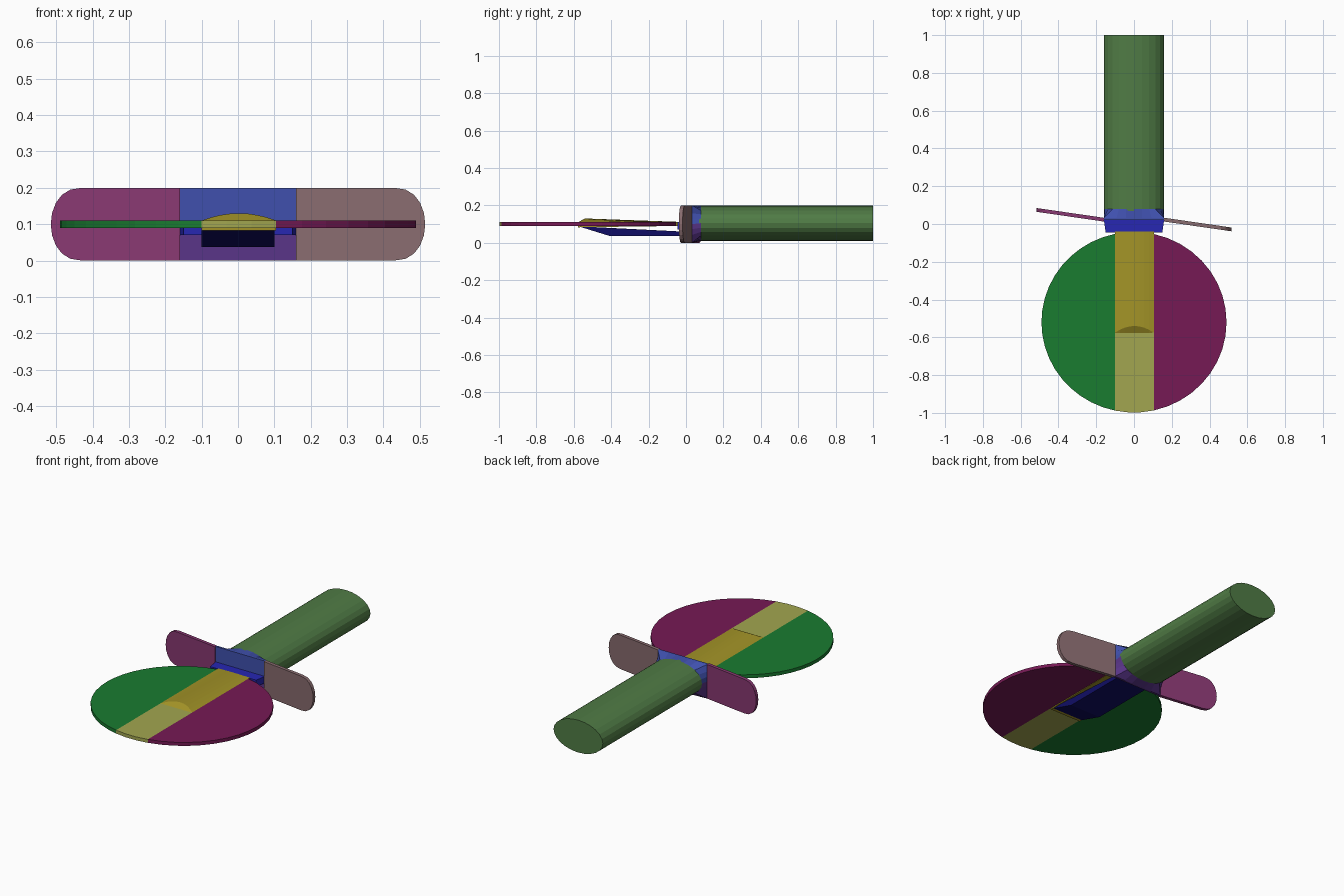
import bpy, bmesh, math

if "Cube" in bpy.data.objects:
    bpy.data.objects.remove(bpy.data.objects["Cube"])


def make(name, color, rings):
    """Closed solid lofted through matching rings of points."""
    bm = bmesh.new()
    loops = [[bm.verts.new(p) for p in r] for r in rings]
    n = len(loops[0])
    for a, b in zip(loops, loops[1:]):
        for i in range(n):
            j = (i + 1) % n
            bm.faces.new((a[i], a[j], b[j], b[i]))
    bm.faces.new(loops[0])
    bm.faces.new(loops[-1])
    bmesh.ops.remove_doubles(bm, verts=bm.verts, dist=1e-5)
    bmesh.ops.recalc_face_normals(bm, faces=bm.faces)
    me = bpy.data.meshes.new(name)
    bm.to_mesh(me)
    bm.free()
    ob = bpy.data.objects.new(name, me)
    bpy.context.collection.objects.link(ob)
    mat = bpy.data.materials.new(name)
    mat.diffuse_color = (*color, 1)
    mat.use_nodes = True
    mat.node_tree.nodes["Principled BSDF"].inputs["Base Color"].default_value = mat.diffuse_color
    me.materials.append(mat)
    return ob


def slab(name, color, outline, z0, z1):
    return make(name, color, [[(x, y, z) for x, y in outline] for z in (z0, z1)])


# Handle: long oval bar
SEG, RX, RZ, ZC = 24, 0.16, 0.095, 0.105


def oval(t, y):
    return (RX * math.cos(t), y, ZC + RZ * math.sin(t))


def boxed(t, y):
    c, s = math.cos(t), math.sin(t)
    m = max(abs(c), abs(s))
    return (RX * c / m, y, 0.1 + 0.1 * s / m)


angles = [2 * math.pi * i / SEG for i in range(SEG)]
make("handle", (0.08, 0.2, 0.06),
     [[oval(t, y) for t in angles] for y in (0.07, 1.0)])

# Collar halves: rectangle blending into the oval handle
for name, color, start in (("collar_top", (0.05, 0.08, 0.42), 0),
                           ("collar_bottom", (0.1, 0.035, 0.25), math.pi)):
    half = [start + math.pi * i / 12 for i in range(13)]
    make(name, color, [[boxed(t, 0.02) for t in half],
                       [boxed(t, 0.032) for t in half],
                       [oval(t, 0.08) for t in half]])

# Ledge that holds the blade
slab("blade_socket", (0.02, 0.02, 0.45),
     [(-0.15, -0.045), (0.15, -0.045), (0.16, 0.025), (-0.16, 0.025)], 0.07, 0.11)

# Guard wings: slanted plates with rounded tips
for name, color, side in (("guard_right", (0.25, 0.15, 0.16), 1),
                          ("guard_left", (0.25, 0.04, 0.17), -1)):
    prof = [(0.16, 0.2)]
    for i in range(11):
        t = math.pi / 2 - math.pi * i / 10
        prof.append((0.43 + 0.085 * math.cos(t) ** 0.85 if 0 < i < 10 else 0.43,
                     0.1 + 0.1 * math.sin(t)))
    prof.append((0.16, 0.0))
    make(name, color,
         [[(side * x, 0.023 - side * 0.145 * (x - 0.16) + d, z) for x, z in prof]
          for d in (-0.01, 0.01)])

# Round blade, cut into strips
BX, BY, CY = 0.49, 0.478, -0.52


def strip(x0, x1):
    t0, t1 = math.acos(x0 / BX), math.acos(x1 / BX)
    n = max(2, round((t0 - t1) / (math.pi / 22)))
    ts = [t0 + (t1 - t0) * i / n for i in range(n + 1)]
    up = [(BX * math.cos(t), CY + BY * math.sin(t)) for t in ts]
    down = [(x, 2 * CY - y) for x, y in reversed(up)]
    return up + down


slab("blade_left", (0.01, 0.2, 0.03), strip(-BX, -0.1), 0.09, 0.11)
slab("blade_right", (0.18, 0.01, 0.09), strip(0.105, BX), 0.09, 0.11)
tip = [(x, min(y, -0.575)) for x, y in strip(-0.1, 0.105)]
slab("blade_tip", (0.36, 0.38, 0.08), tip, 0.09, 0.11)

# Blade spine: low ridge, highest near its front, flattening to the collar
xs = [-0.1 + 0.205 * i / 8 for i in range(9)]


def bump(i):
    return 1 - ((i - 4) / 4) ** 2


def section(y, rise, push, low):
    top = [(x, y + push * bump(i), 0.11 + rise * bump(i)) for i, x in enumerate(xs)]
    return top + [(0.105, y, low), (-0.1, y, low)]


make("blade_spine", (0.36, 0.29, 0.02),
     [section(-0.577, 0, 0, 0.083), section(-0.575, 0.02, 0.035, 0.083),
      section(-0.04, 0.002, 0, 0.09)])

# Lower brace under the blade
side_profile = [(-0.575, 0.088), (-0.41, 0.037), (0.022, 0.037), (0.022, 0.058)]
make("lower_brace", (0.005, 0.004, 0.13),
     [[(x, y, z) for y, z in side_profile] for x in (-0.1, 0.1)])
